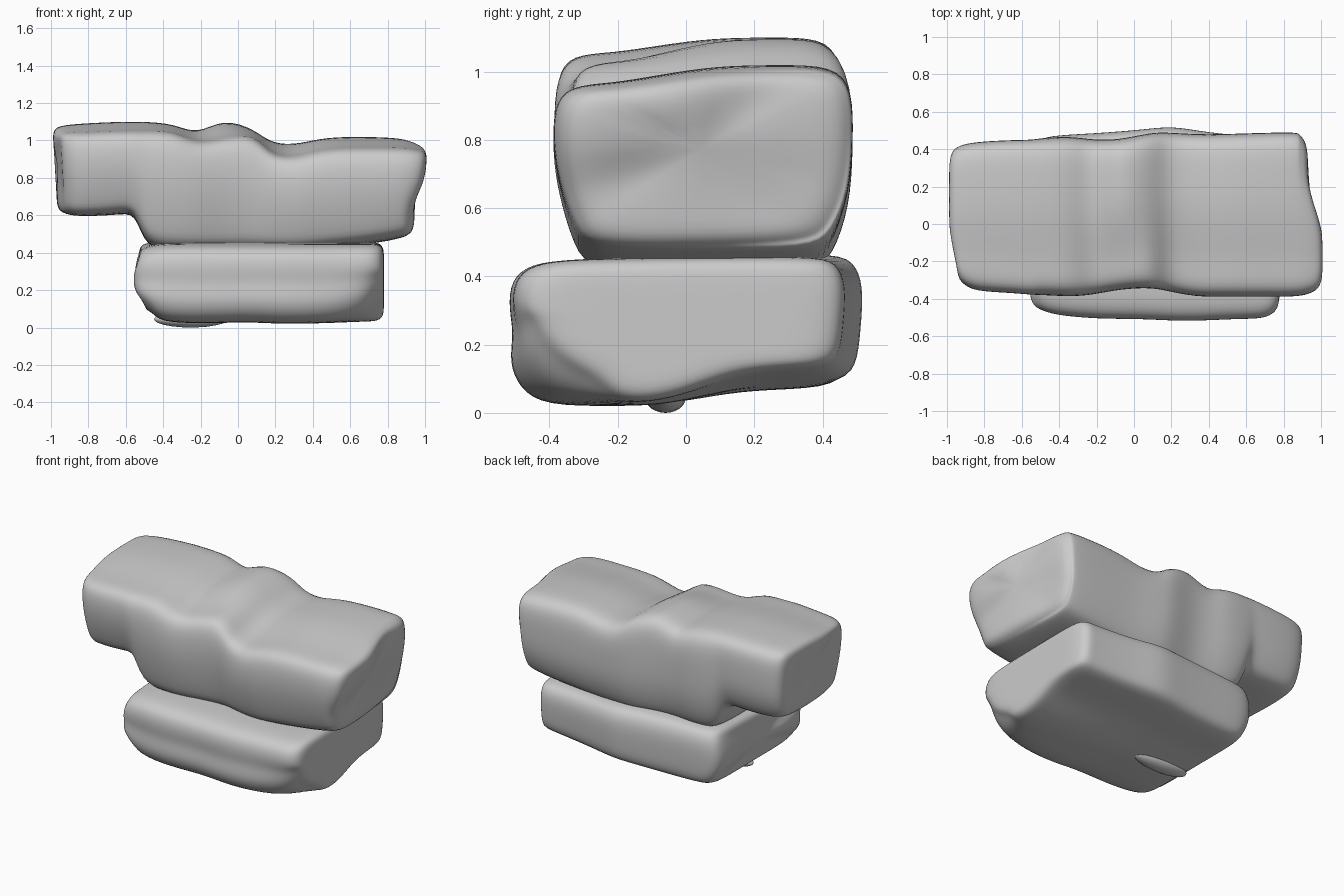
import bpy, bmesh
from mathutils import Vector


def smooth(a, b, t):
    t = max(0.0, min(1.0, (t - a) / (b - a)))
    return t * t * (3 - 2 * t)


def lerp(a, b, t):
    return a + (b - a) * t


def slab(name, profile, stations, end_shift, top_step, bottom_step):
    """Loft a weathered block along x.
    station: x, y front, y back, top front, top back, bottom front, bottom back, chamfer"""
    bm = bmesh.new()
    rings = []
    n = len(stations)

    def ring(st, index, scale):
        x, yf, yb, tf, tb, bf, bb, ch = st
        pts = []
        for u, v in profile:
            bot = lerp(bf, bb, smooth(*bottom_step, u))
            top = lerp(tf, tb, smooth(*top_step, u))
            if u < 0.3 and v < 0.6:                       # cut lower front corner
                bot += ch * 0.5 * (1 - u)
                u += ch * (1 - v / 0.6)
            dx = end_shift(index, u, v)
            pts.append(Vector((x + dx, lerp(yf, yb, u), lerp(bot, top, v))))
        c = sum(pts, Vector()) / len(pts)
        out = []
        for p in pts:
            q = c + (p - c) * scale
            q.x = p.x
            out.append(bm.verts.new(q))
        return out

    rings.append(ring(stations[0], 0, 0.55))
    rings.append(ring(stations[0], 0, 0.91))
    for i in range(n):
        st = list(stations[i])
        if i == 0:
            st[0] += 0.045
        if i == n - 1:
            st[0] -= 0.045
        rings.append(ring(st, i, 1.0))
    rings.append(ring(stations[-1], n - 1, 0.91))
    rings.append(ring(stations[-1], n - 1, 0.55))
    m = len(profile)
    for a, b in zip(rings, rings[1:]):
        for k in range(m):
            bm.faces.new((a[k], a[(k + 1) % m], b[(k + 1) % m], b[k]))
    bm.faces.new(rings[0])
    bm.faces.new(rings[-1])
    bmesh.ops.recalc_face_normals(bm, faces=bm.faces)
    mesh = bpy.data.meshes.new(name)
    bm.to_mesh(mesh)
    bm.free()
    for p in mesh.polygons:
        p.use_smooth = True
    ob = bpy.data.objects.new(name, mesh)
    bpy.context.collection.objects.link(ob)
    sub = ob.modifiers.new("round", "SUBSURF")
    sub.levels = sub.render_levels = 2
    return ob


# Upper rock layer: long overhanging slab with a notched top
upper_profile = [(0.12, 0), (0.07, 0.15), (0.03, 0.36), (0, 0.6), (0, 0.87), (0.05, 1),
                 (0.2, 1), (0.36, 1), (0.55, 1), (0.75, 1), (0.94, 1), (1.0, 0.88),
                 (1.0, 0.6), (0.99, 0.33), (0.93, 0.08), (0.86, 0), (0.5, 0)]
upper = [
    (-0.99, -0.33, 0.42, 1.04, 1.08, 0.60, 0.61, 0),
    (-0.85, -0.36, 0.44, 1.04, 1.09, 0.59, 0.60, 0),
    (-0.65, -0.37, 0.45, 1.05, 1.10, 0.60, 0.60, 0),
    (-0.545, -0.38, 0.45, 1.05, 1.10, 0.62, 0.62, 0),
    (-0.50, -0.38, 0.46, 1.05, 1.10, 0.42, 0.42, 0),
    (-0.34, -0.39, 0.47, 1.05, 1.09, 0.41, 0.41, 0),
    (-0.22, -0.38, 0.45, 0.98, 1.03, 0.41, 0.41, 0),
    (-0.08, -0.35, 0.45, 1.01, 1.12, 0.41, 0.41, 0),
    (0.09, -0.34, 0.49, 1.04, 1.06, 0.41, 0.41, 0),
    (0.18, -0.36, 0.49, 0.91, 0.98, 0.41, 0.41, 0),
    (0.33, -0.39, 0.48, 0.91, 0.98, 0.41, 0.41, 0),
    (0.46, -0.39, 0.48, 0.96, 1.02, 0.42, 0.42, 0),
    (0.74, -0.39, 0.49, 0.96, 1.02, 0.45, 0.45, 0),
    (0.88, -0.39, 0.49, 0.96, 1.01, 0.48, 0.48, 0),
    (1.01, -0.37, 0.48, 0.95, 1.00, 0.48, 0.50, 0),
]


def upper_shift(i, u, v):
    if i == 0:
        return 0.04 * (1 - smooth(0, 0.4, u)) + 0.02 * (1 - v)
    if i == len(upper) - 1:
        return -0.08 * smooth(0.35, 0.75, u) - 0.07 * (1 - smooth(0.3, 0.75, v)) * (1 - 0.6 * u)
    return 0


slab("upper_rock_layer", upper_profile, upper, upper_shift, (0.1, 0.6), (0, 1))

# Lower rock layer: shorter, deeper block with an underside rising to the back
lower_profile = [(0.10, 0), (0.03, 0.12), (0, 0.3), (0.015, 0.5), (0, 0.66), (0.005, 0.86),
                 (0.06, 0.97), (0.18, 1), (0.5, 1), (0.9, 1), (0.97, 0.95), (1, 0.75),
                 (0.99, 0.4), (0.98, 0.12), (0.93, 0), (0.7, 0), (0.55, 0), (0.43, 0), (0.3, 0)]
lower = [
    (-0.56, -0.46, 0.46, 0.43, 0.46, 0.08, 0.08, 0),
    (-0.42, -0.49, 0.48, 0.45, 0.46, 0.03, 0.07, 0),
    (-0.2, -0.51, 0.49, 0.45, 0.47, 0.02, 0.07, 0),
    (0.05, -0.51, 0.51, 0.45, 0.47, 0.03, 0.08, 0),
    (0.2, -0.52, 0.53, 0.45, 0.47, 0.02, 0.09, 0),
    (0.36, -0.52, 0.50, 0.45, 0.46, 0.02, 0.10, 0),
    (0.54, -0.51, 0.48, 0.45, 0.46, 0.025, 0.11, 0.01),
    (0.68, -0.51, 0.47, 0.45, 0.46, 0.03, 0.12, 0.06),
    (0.78, -0.49, 0.47, 0.45, 0.46, 0.03, 0.13, 0.14),
]


def lower_shift(i, u, v):
    if i == 0:
        return 0.06 * (1 - smooth(0, 0.35, v)) + 0.03 * smooth(0.6, 1, v)
    return 0


slab("lower_rock_layer", lower_profile, lower, lower_shift, (0, 1), (0.4, 0.75))

# Small chip ridge under the base
bpy.ops.mesh.primitive_ico_sphere_add(subdivisions=3, radius=1, location=(-0.25, -0.06, 0.045))
chip = bpy.context.object
chip.name = "underside_ridge"
chip.scale = (0.2, 0.06, 0.045)
bpy.ops.object.shade_smooth()
